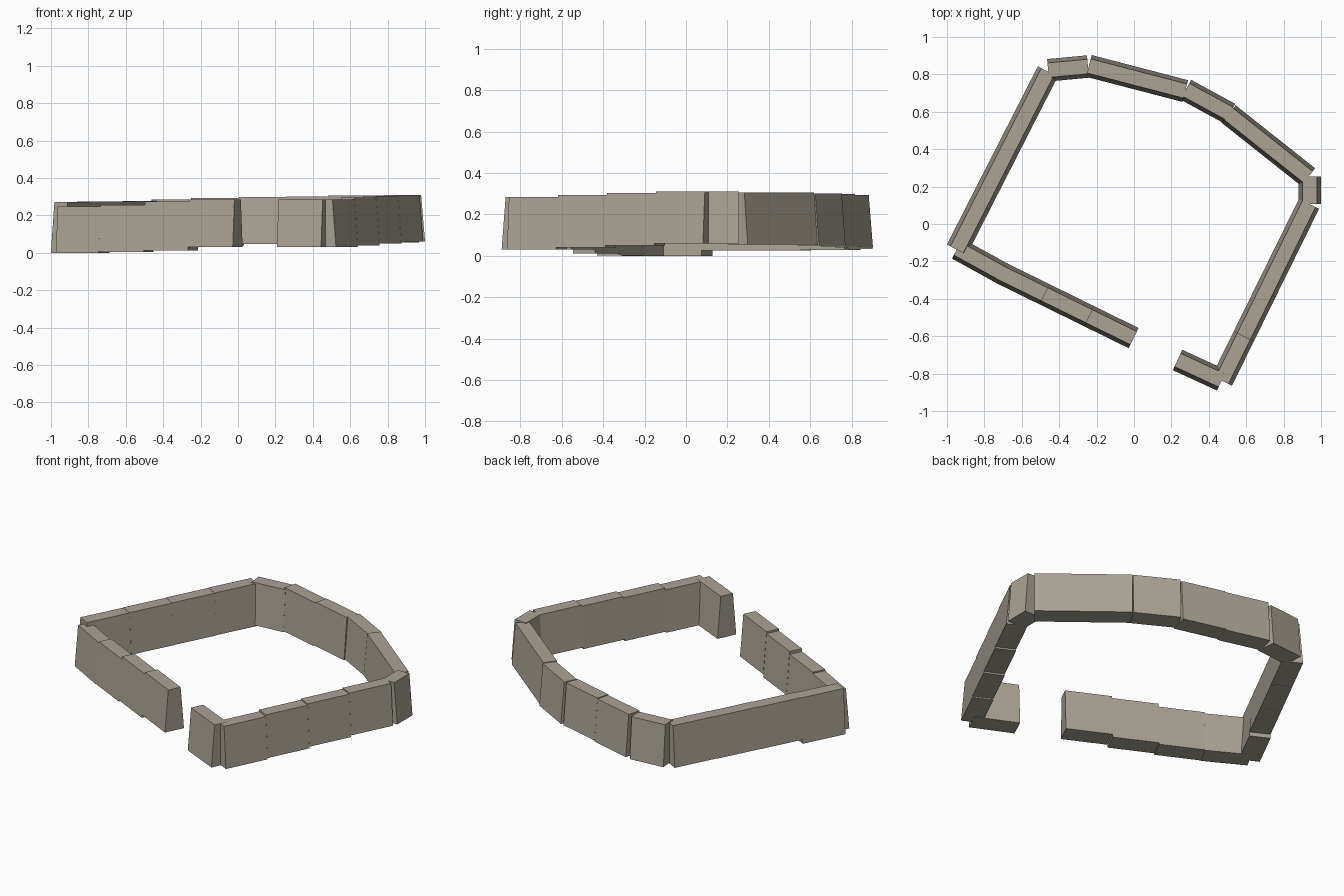
import bpy
import bmesh
from mathutils import Vector

cube = bpy.data.objects.get("Cube")
if cube:
    bpy.data.objects.remove(cube, do_unlink=True)

stone = bpy.data.materials.new("warm_grey_stone")
stone.use_nodes = True
stone.diffuse_color = (0.40, 0.365, 0.30, 1)
stone.node_tree.nodes["Principled BSDF"].inputs["Base Color"].default_value = stone.diffuse_color

BASE, CROWN = 0.06, 0.039  # half widths at foot and crown


def block(name, a, b, low, high):
    """One straight wall block with both long sides leaning inwards."""
    along = (b - a).normalized()
    side = Vector((-along.y, along.x))
    bm = bmesh.new()
    profile = ((BASE, low), (-BASE, low), (-CROWN, high), (CROWN, high))
    ends = [[bm.verts.new((*(p + side * w), z)) for w, z in profile] for p in (a, b)]
    bm.faces.new(ends[0])
    bm.faces.new(ends[1][::-1])
    for i in range(4):
        j = (i + 1) % 4
        bm.faces.new((ends[0][i], ends[0][j], ends[1][j], ends[1][i]))
    bmesh.ops.recalc_face_normals(bm, faces=bm.faces)
    mesh = bpy.data.meshes.new(name)
    bm.to_mesh(mesh)
    bm.free()
    mesh.materials.append(stone)
    bpy.context.collection.objects.link(bpy.data.objects.new(name, mesh))


def wall(name, start, end, levels):
    """Equal blocks in a row, each with its own foot and crown height."""
    a, b = Vector(start), Vector(end)
    n = len(levels)
    for i, (low, high) in enumerate(levels):
        block(f"{name}_{i + 1}", a.lerp(b, i / n), a.lerp(b, (i + 1) / n), low, high)


# Front walls on both sides of the gateway
wall("front_corner_wall", (-0.945, -0.132), (-0.716, -0.258), [(0, 0.247)])
wall("front_wall", (-0.718, -0.258), (-0.002, -0.61),
     [(0.003, 0.255), (0.012, 0.273), (0.03, 0.285)])
wall("gate_return_wall", (0.233, -0.727), (0.469, -0.836), [(0.03, 0.285)])

# Long side walls
wall("right_side_wall", (-0.947, -0.137), (-0.461, 0.815),
     [(0, 0.271), (0.025, 0.273), (0.026, 0.275), (0.028, 0.277)])
wall("left_side_wall", (0.47, -0.838), (0.936, 0.108),
     [(0.032, 0.284), (0.04, 0.295), (0.05, 0.303), (0.06, 0.31)])

# Short corner and the bent back wall
wall("left_corner_wall", (0.94, 0.108), (0.94, 0.255), [(0.06, 0.31)])
wall("back_left_wall", (0.931, 0.251), (0.506, 0.588), [(0.055, 0.306)])
wall("back_bend_wall", (0.512, 0.59), (0.277, 0.718), [(0.05, 0.302)])
wall("back_wall", (0.274, 0.711), (-0.241, 0.845), [(0.046, 0.299), (0.04, 0.294)])
wall("back_corner_wall", (-0.246, 0.842), (-0.459, 0.822), [(0.034, 0.284)])
